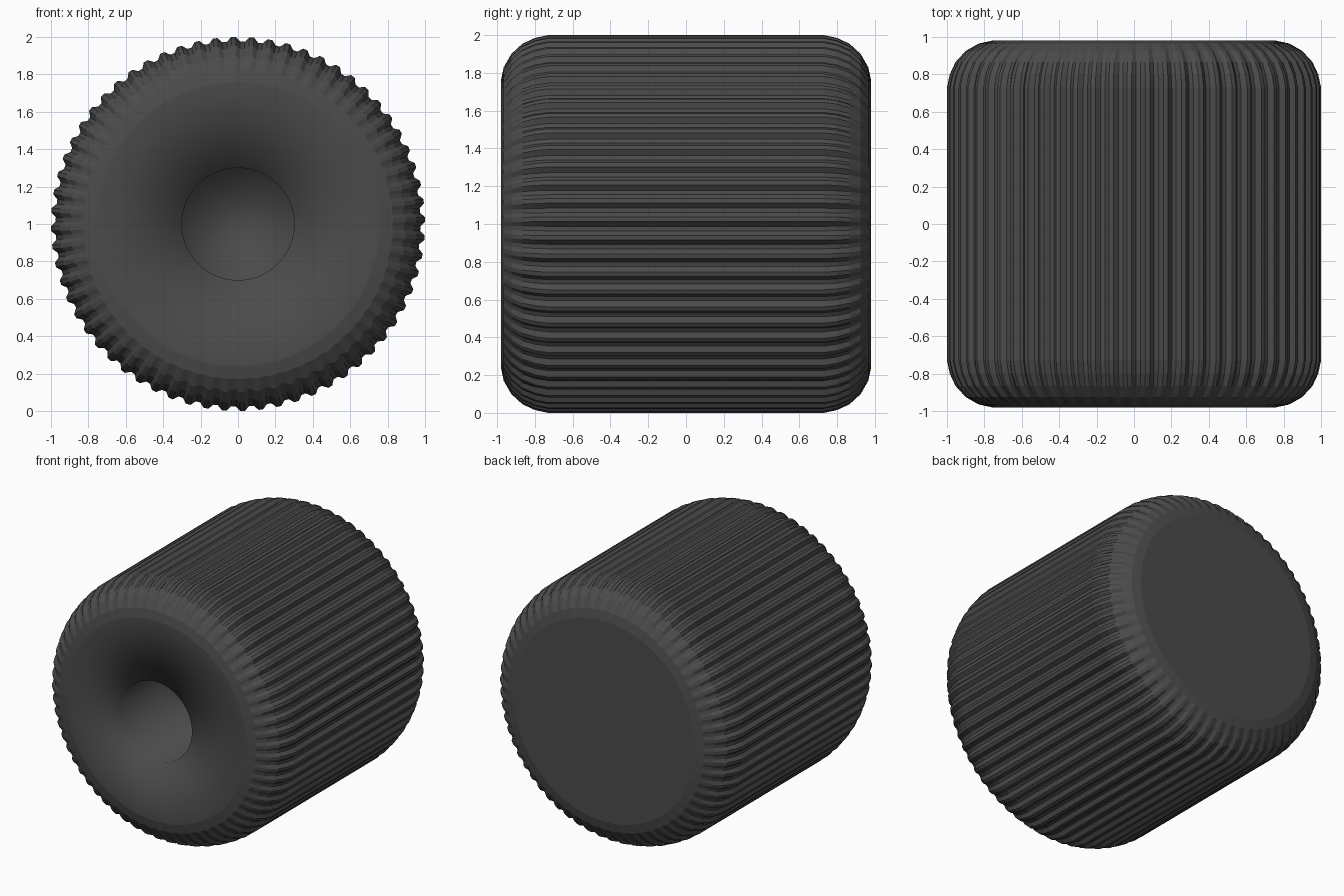
import bpy, bmesh, math

if "Cube" in bpy.data.objects:
    bpy.data.objects.remove(bpy.data.objects["Cube"])

TEETH = 64
N = TEETH * 4
PATTERN = (1, 1, 0, 0)   # ridge, ridge, groove, groove


def ring(bm, r, y, groove=0.0):
    """Ring of verts round the y axis; grooved points sit lower."""
    out = []
    for i in range(N):
        a = 2 * math.pi * (i + 0.5) / N
        rr = r - (0 if PATTERN[i % 4] else groove)
        out.append(bm.verts.new((rr * math.cos(a), y, 1 + rr * math.sin(a))))
    return out


def bridge(bm, a, b, smooth):
    for i in range(N):
        j = (i + 1) % N
        f = bm.faces.new((a[i], a[j], b[j], b[i]))
        f.smooth = smooth


# Rounded shoulder: radius, distance from the middle, groove depth
shoulder = [(0.76, 0.98, 0.0), (0.83, 0.965, 0.004), (0.90, 0.925, 0.015),
            (0.955, 0.865, 0.02), (0.985, 0.80, 0.024), (1.0, 0.73, 0.025)]

# Whole section, from the hole floor out round the rim to the back cap
section = [(0.30, -0.48, 0.0, True), (0.30, -0.98, 0.0, True)]
section += [(r, -y, g, i == 0) for i, (r, y, g) in enumerate(shoulder)]
section += [(r, y, g, False) for r, y, g in reversed(shoulder)]

bm = bmesh.new()
rings = [ring(bm, r, y, g) for r, y, g, s in section]
for k in range(len(rings) - 1):
    bridge(bm, rings[k], rings[k + 1], section[k + 1][3])

# Hole floor and back cap
for loop in (rings[0], rings[-1]):
    bm.faces.new(loop).smooth = True
bmesh.ops.recalc_face_normals(bm, faces=bm.faces[:])

mesh = bpy.data.meshes.new("ribbed_knob")
bm.to_mesh(mesh)
bm.free()
knob = bpy.data.objects.new("ribbed_knob", mesh)
bpy.context.collection.objects.link(knob)

# Dark plastic
mat = bpy.data.materials.new("dark_plastic")
mat.diffuse_color = (0.07, 0.07, 0.07, 1)
mat.use_nodes = True
mat.node_tree.nodes["Principled BSDF"].inputs["Base Color"].default_value = mat.diffuse_color
mesh.materials.append(mat)
